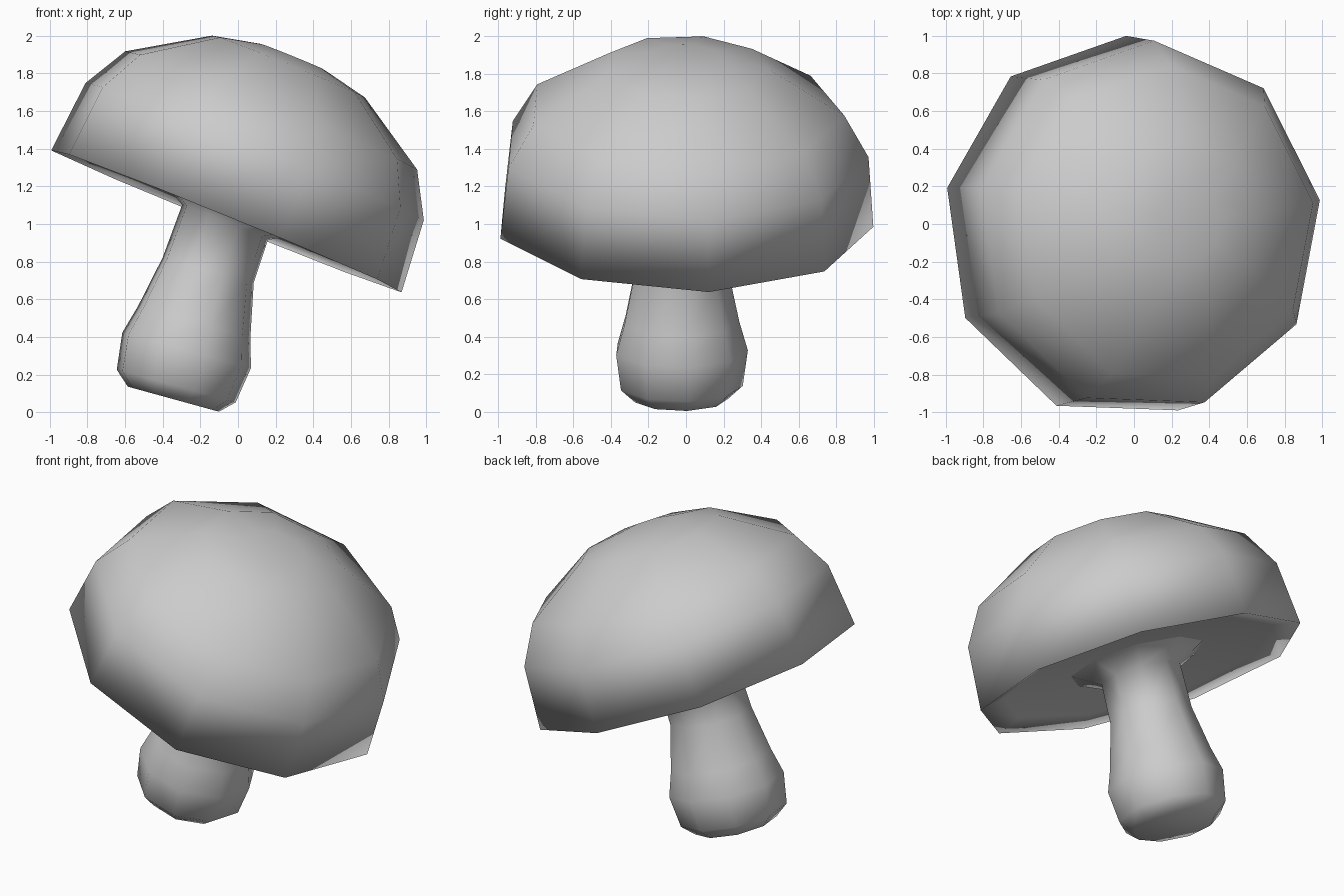
import bpy, bmesh
from math import cos, sin, radians
from mathutils import Vector

SIDES = 9
TURN = radians(8)

cube = bpy.data.objects.get("Cube")
if cube:
    bpy.data.objects.remove(cube, do_unlink=True)

grey = bpy.data.materials.new("mushroom grey")
grey.use_nodes = True
colour = (0.6, 0.6, 0.6, 1)
grey.diffuse_color = colour
grey.node_tree.nodes["Principled BSDF"].inputs["Base Color"].default_value = colour


def ring(centre, normal, radius):
    """Points of a tilted nine-sided ring."""
    n = normal.normalized()
    u = Vector((n.z, 0, -n.x)).normalized()
    v = n.cross(u)
    angles = [TURN + radians(360 / SIDES * i) for i in range(SIDES)]
    return [centre + radius * (cos(a) * u + sin(a) * v) for a in angles]


def loft(name, rings, close_start=False, close_end=False):
    """Skin a stack of rings into one smooth object."""
    bm = bmesh.new()
    loops = [[bm.verts.new(p) for p in r] for r in rings]
    for a, b in zip(loops, loops[1:]):
        for i in range(SIDES):
            j = (i + 1) % SIDES
            bm.faces.new((a[i], a[j], b[j], b[i]))
    if close_start:
        bm.faces.new(loops[0][::-1])
    if close_end:
        bm.faces.new(loops[-1])
    for f in bm.faces:
        f.smooth = True
    mesh = bpy.data.meshes.new(name)
    bm.to_mesh(mesh)
    bm.free()
    mesh.materials.append(grey)
    obj = bpy.data.objects.new(name, mesh)
    bpy.context.collection.objects.link(obj)
    return obj


# Cap: shallow hollow underside, rim, then the dome, all along a leaning axis
rim_centre = Vector((-0.066, -0.02, 1.02))
axis = Vector((0.406, 0.025, 1)).normalized()


def cap_ring(radius, height):
    return ring(rim_centre + axis * height, axis, radius)


cap_profile = [(0.42, 0.08), (0.86, 0.04), (1.02, 0), (0.985, 0.4),
               (0.85, 0.635), (0.445, 0.884), (0.19, 0.938)]
loft("cap", [cap_ring(r, h) for r, h in cap_profile], close_end=True)

# Stem: bulbous foot, bent neck and a flare that meets the underside
stem_lean = Vector((0.275, 0, 1))
stem_profile = [(-0.345, 0.07, 0.255), (-0.33, 0.14, 0.333), (-0.275, 0.33, 0.36),
                (-0.235, 0.48, 0.315), (-0.16, 0.755, 0.255)]
stem_rings = [ring(Vector((x, -0.03, z)), stem_lean, r) for x, z, r in stem_profile]
stem_rings += [cap_ring(0.25, -0.01), cap_ring(0.42, 0.08)]
loft("stem", stem_rings, close_start=True)
